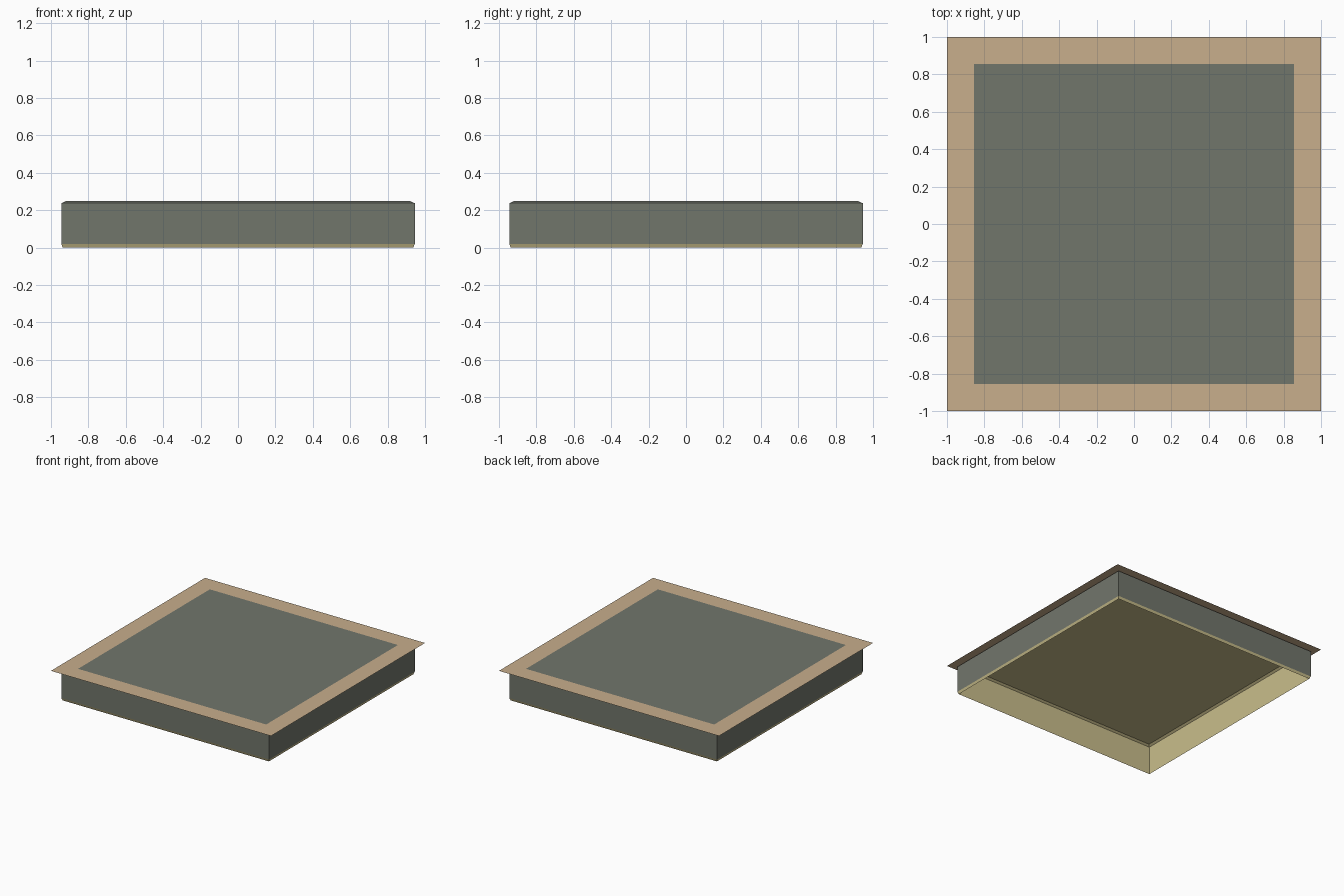
import bpy

if "Cube" in bpy.data.objects:
    bpy.data.objects.remove(bpy.data.objects["Cube"])

def srgb(r, g, b):
    return tuple((c / 255) ** 2.2 for c in (r, g, b)) + (1,)

def material(name, rgb):
    m = bpy.data.materials.new(name)
    m.diffuse_color = srgb(*rgb)
    m.use_nodes = True
    m.node_tree.nodes["Principled BSDF"].inputs["Base Color"].default_value = m.diffuse_color
    return m

def square_loft(name, profile, mat, cap=None):
    """Sweep (half_width, height) points round a square; cap the start or end."""
    verts, faces = [], []
    for r, z in profile:
        verts += [(-r, -r, z), (r, -r, z), (r, r, z), (-r, r, z)]
    for k in range(len(profile) - 1):
        for i in range(4):
            j = (i + 1) % 4
            faces.append((4*k + i, 4*k + j, 4*k + 4 + j, 4*k + 4 + i))
    if cap == "start":
        faces.append((3, 2, 1, 0))
    elif cap == "end":
        n = len(verts)
        faces.append((n - 4, n - 3, n - 2, n - 1))
    mesh = bpy.data.meshes.new(name)
    mesh.from_pydata(verts, [], faces)
    mesh.materials.append(mat)
    obj = bpy.data.objects.new(name, mesh)
    bpy.context.collection.objects.link(obj)
    return obj

grey = material("grey_green", (113, 117, 107))
cream = material("cream", (200, 188, 138))
tan = material("tan", (199, 173, 139))

# Outer grey housing: straight walls, small chamfer, flat top
square_loft("outer_housing", [(.945, .02), (.945, .237), (.92, .249)], grey, "end")

# Cream lining, open below, with a sloped lip under the walls
square_loft("inner_lining", [(.92, .246), (.937, .234), (.937, 0), (.945, .02)], cream, "start")

# Paper-thin flange framing the top
square_loft("top_flange", [(1, .25), (.855, .25)], tan)
